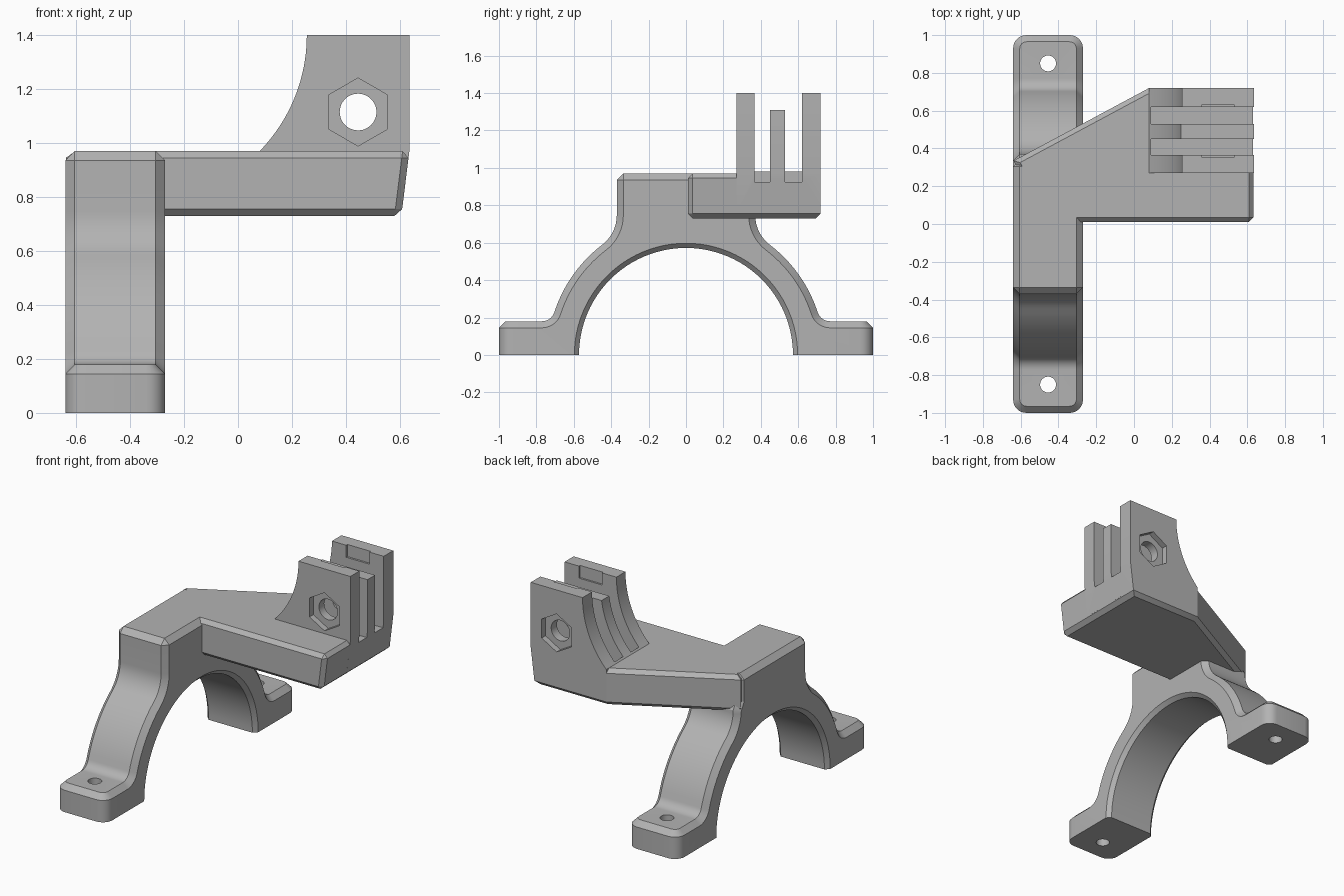
import bpy, bmesh
from math import sin, cos, radians, hypot, sqrt, atan2, degrees
from mathutils import Matrix, Vector

cube = bpy.data.objects.get("Cube")
if cube:
    bpy.data.objects.remove(cube, do_unlink=True)

grey = bpy.data.materials.new("plain grey")
grey.use_nodes = True
COLOUR = (0.45, 0.45, 0.45, 1)
grey.diffuse_color = COLOUR
grey.node_tree.nodes["Principled BSDF"].inputs["Base Color"].default_value = COLOUR


def arc(cx, cy, r, a0, a1, n):
    steps = [radians(a0 + (a1 - a0) * i / n) for i in range(n + 1)]
    return [(cx + r * cos(a), cy + r * sin(a)) for a in steps]


def prism(points, axis, lo, hi):
    """Extrude a 2D outline along the axis x, y or z."""
    place = {"x": lambda u, v, w: (w, u, v),
             "y": lambda u, v, w: (u, w, v),
             "z": lambda u, v, w: (u, v, w)}[axis]
    bm = bmesh.new()
    face = bm.faces.new([bm.verts.new(place(u, v, lo)) for u, v in points])
    new = bmesh.ops.extrude_face_region(bm, geom=[face])["geom"]
    shift = Vector(place(0, 0, hi - lo))
    bmesh.ops.translate(bm, verts=[g for g in new if isinstance(g, bmesh.types.BMVert)], vec=shift)
    bmesh.ops.recalc_face_normals(bm, faces=bm.faces)
    return bm


def bevel(bm, rule, offset, segments=1):
    edges = [e for e in bm.edges if rule(e, (e.verts[0].co + e.verts[1].co) / 2)]
    bmesh.ops.bevel(bm, geom=edges, offset=offset, segments=segments, profile=0.5,
                    affect="EDGES", clamp_overlap=False)


def finish(bm, name):
    bmesh.ops.recalc_face_normals(bm, faces=bm.faces)
    mesh = bpy.data.meshes.new(name)
    bm.to_mesh(mesh)
    bm.free()
    mesh.materials.append(grey)
    ob = bpy.data.objects.new(name, mesh)
    bpy.context.collection.objects.link(ob)
    return ob


def boolean(target, tool, operation):
    mod = target.modifiers.new("cut", "BOOLEAN")
    mod.operation, mod.solver, mod.object = operation, "EXACT", tool
    bpy.context.view_layer.objects.active = target
    bpy.ops.object.modifier_apply(modifier=mod.name)
    bpy.data.objects.remove(tool, do_unlink=True)


def box(x0, x1, y0, y1, z0, z1):
    return finish(prism([(x0, y0), (x1, y0), (x1, y1), (x0, y1)], "z", z0, z1), "cutter")


def sharp(e):
    return degrees(e.calc_face_angle(0)) > 40


# Clamp: arch with two feet and a neck, fillets tangent to the outer arc
R, FOOT, NECK, TOP = 0.74, 0.18, 0.37, 0.97
rf, rn = 0.07, 0.2
fy = sqrt((R + rf) ** 2 - (FOOT + rf) ** 2)
nz = sqrt((R + rn) ** 2 - (NECK + rn) ** 2)
a_foot = degrees(atan2(FOOT + rf, fy))
a_neck = degrees(atan2(nz, NECK + rn))
side = [(1, 0), (1, FOOT)]
side += arc(fy, FOOT + rf, rf, -90, a_foot - 180, 8)
side += arc(0, 0, R, a_foot, a_neck, 14)[1:]
side += arc(NECK + rn, nz, rn, a_neck - 180, -180, 8)[1:]
outline = side + [(0.34, 0.8), (0.34, TOP), (-NECK, TOP)]
outline += [(-y, z) for y, z in reversed(side)]
outline += arc(0, 0, 0.572, 180, 0, 48)
bm = prism(outline, "x", -0.64, -0.27)
bevel(bm, lambda e, m: abs(m.y) > 0.99 and abs(m.z - FOOT / 2) < 0.01, 0.07, 6)
bevel(bm, lambda e, m: sharp(e) and m.z > 0.01 and hypot(m.y, m.z) > 0.6, 0.035)
bevel(bm, lambda e, m: sharp(e) and m.z > 0.01 and hypot(m.y, m.z) < 0.58, 0.025)
bracket = finish(bm, "bracket")

# Arm: chamfered slab with a slanted back and a leaning outer end
bm = prism([(-0.638, 0.335), (0.08, 0.72), (0.635, 0.72), (0.635, 0.01),
            (-0.45, 0.01), (-0.5, 0.1)], "z", 0.73, TOP)
bevel(bm, lambda e, m: abs(m.z - 0.85) > 0.1 or (m.x > 0.6 and m.y < 0.1), 0.025)
for v in bm.verts:
    if v.co.x > 0.55:
        v.co.x -= 0.03 * (TOP - v.co.z) / 0.24
boolean(bracket, finish(bm, "arm"), "UNION")

# Prong block with a concave back
rc = 0.616
foot_angle = -degrees(atan2(0.43, 0.441))
block = arc(0.255 - rc, 1.4, rc, foot_angle, 0, 20)
block += [(0.635, 1.4), (0.635, TOP), (0.609, 0.76), (0.08, 0.76)]
boolean(bracket, finish(prism(block, "y", 0.27, 0.72), "prongs"), "UNION")

# Slots between the prongs, lower middle prong, inner notches
for y0, y1 in ((0.365, 0.45), (0.53, 0.62)):
    boolean(bracket, box(0.09, 0.8, y0, y1, 0.925, 1.6), "DIFFERENCE")
boolean(bracket, box(0, 0.8, 0.44, 0.54, 1.31, 1.6), "DIFFERENCE")
for y0, y1 in ((0.353, 0.4), (0.6, 0.633)):
    boolean(bracket, box(0.36, 0.53, y0, y1, 1.32, 1.6), "DIFFERENCE")

# Pivot hole and hexagonal nut seats
PX, PZ = 0.445, 1.115
boolean(bracket, finish(prism(arc(PX, PZ, 0.068, 0, 352.5, 47), "y", 0, 1), "cutter"), "DIFFERENCE")
for y0, y1 in ((0.2, 0.31), (0.68, 0.8)):
    hexagon = arc(PX, PZ, 0.126, 30, 330, 5)
    boolean(bracket, finish(prism(hexagon, "y", y0, y1), "cutter"), "DIFFERENCE")

# Screw holes in the feet
for y in (-0.85, 0.85):
    hole = prism(arc(-0.455, y, 0.042, 0, 348.75, 31), "z", -0.1, 0.3)
    boolean(bracket, finish(hole, "cutter"), "DIFFERENCE")

bpy.ops.object.select_all(action="DESELECT")
bracket.select_set(True)
bpy.context.view_layer.objects.active = bracket
bpy.ops.object.shade_smooth_by_angle(angle=radians(20))
